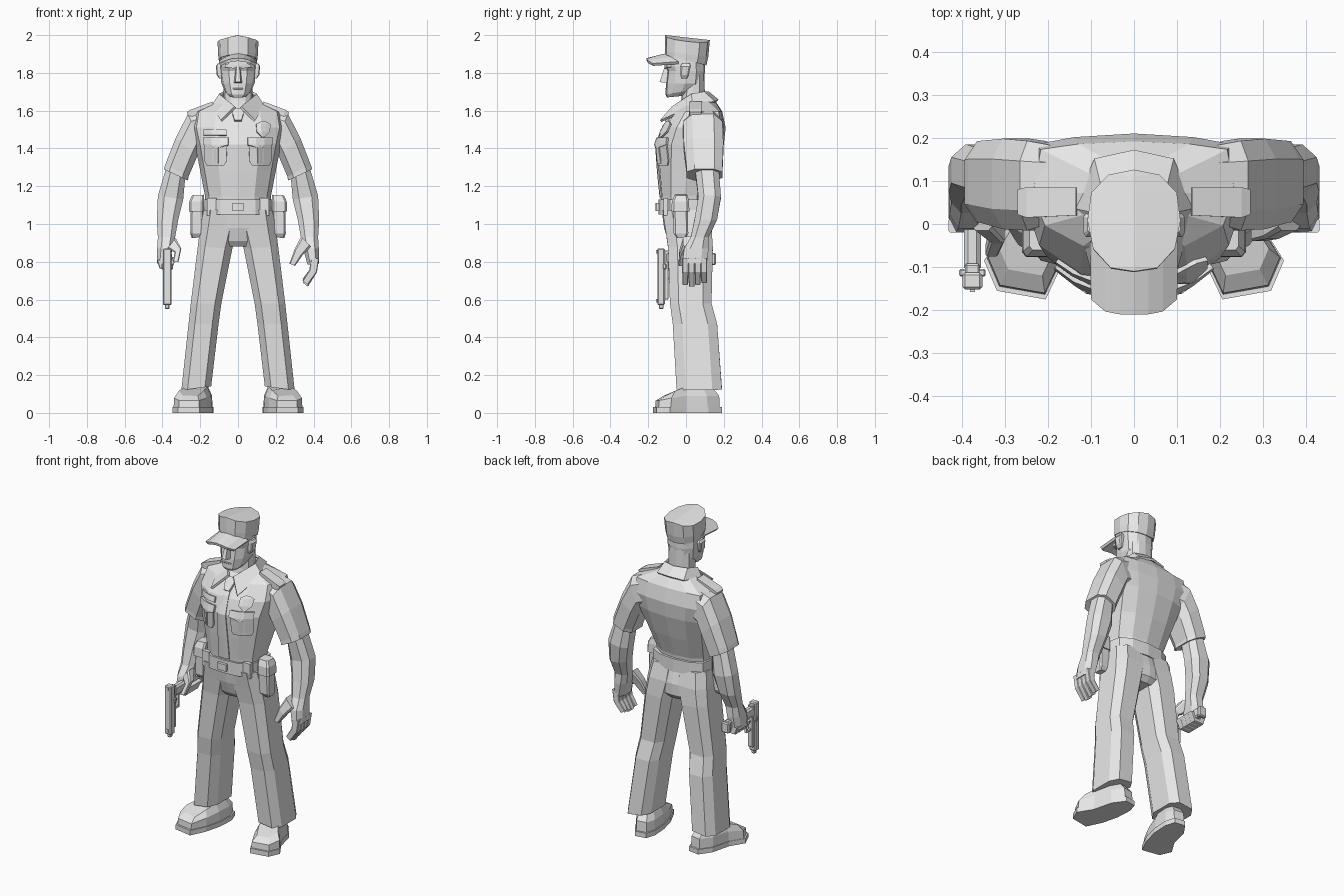
import bpy, bmesh, math
from mathutils import Vector
from mathutils.bvhtree import BVHTree

grey = bpy.data.materials.new("plain_grey")
grey.diffuse_color = (0.8, 0.8, 0.8, 1)


def finish(name, bm, mirror=False, solid=0.0):
    """Turn a bmesh into a flat shaded object and return it."""
    if not solid:
        bmesh.ops.recalc_face_normals(bm, faces=bm.faces)
    me = bpy.data.meshes.new(name)
    bm.to_mesh(me)
    me.materials.append(grey)
    ob = bpy.data.objects.new(name, me)
    bpy.context.collection.objects.link(ob)
    if solid:
        m = ob.modifiers.new("thickness", 'SOLIDIFY')
        m.thickness, m.offset = solid, -1
    if mirror:
        m = ob.modifiers.new("mirror", 'MIRROR')
        m.use_mirror_merge = False
    return ob


def loft(name, rings, mirror=False):
    """Skin a list of closed point rings and cap both ends."""
    bm = bmesh.new()
    rows = [[bm.verts.new(p) for p in r] for r in rings]
    n = len(rows[0])
    for a, b in zip(rows, rows[1:]):
        for i in range(n):
            j = (i + 1) % n
            bm.faces.new((a[i], a[j], b[j], b[i]))
    bm.faces.new(rows[0][::-1])
    bm.faces.new(rows[-1])
    finish(name, bm, mirror)
    tree = BVHTree.FromBMesh(bm)
    bm.free()
    return tree


def body(name, specs):
    """Horizontal rings: z, half width, front y, back y, front tilt, side drop, back squareness."""
    rings = []
    for s in specs:
        z, w, f, b, tilt, drop, q = (list(s) + [0, 0, 0])[:7]
        half = [(0, -1), (.5, -.93), (.88, -.55), (1, 0), (.92, .55 + q), (.55, .9 + q / 6), (0, 1)]
        ring = half + [(-x, y) for x, y in half[-2:0:-1]]
        rings.append([(x * w, (f + b) / 2 + y * (b - f) / 2, z - tilt * y - drop * abs(x))
                      for x, y in ring])
    return loft(name, rings)


def limb(name, specs, c=.5, sx=1, mirror=True):
    """Rings by outer x,z / inner x,z / y range; c chamfers the corners."""
    k = 1 - c
    shape = [(1, k), (k, 1), (-k, 1), (-1, k), (-1, -k), (-k, -1), (k, -1), (1, -k)]
    if c == 0:
        shape = [(1, 1), (-1, 1), (-1, -1), (1, -1)]
    rings = []
    for xo, zo, xi, zi, y0, y1 in specs:
        rings.append([(sx * ((xo + xi) / 2 + u * (xo - xi) / 2), (y0 + y1) / 2 + v * (y1 - y0) / 2,
                       (zo + zi) / 2 + u * (zo - zi) / 2) for u, v in shape])
    return loft(name, rings, mirror)


def patch(name, tree, rows, t, mirror=False):
    """Thin plate laid on the front of a surface; rows of (z, x0, x1)."""
    bm = bmesh.new()
    grid = []
    for z, x0, x1 in rows:
        line = []
        for i in range(4):
            x = x0 + (x1 - x0) * i / 3
            hit = tree.ray_cast(Vector((x, -2, z)), Vector((0, 1, 0)))[0]
            line.append(bm.verts.new((x, (hit.y if hit else -.1) - t, z)))
        grid.append(line)
    for a, b in zip(grid, grid[1:]):
        for i in range(3):
            bm.faces.new((a[i], b[i], b[i + 1], a[i + 1]))
    finish(name, bm, mirror, t + .006)
    bm.free()


def box(name, x, y, z, bevel=0.0):
    """Box from its x, y and z ranges."""
    bm = bmesh.new()
    bmesh.ops.create_cube(bm, size=1)
    for v in bm.verts:
        v.co = [sum(r) / 2 + q * (r[1] - r[0]) for r, q in zip((x, y, z), v.co)]
    if bevel:
        bmesh.ops.bevel(bm, geom=bm.edges[:], offset=bevel, segments=1, affect='EDGES')
    finish(name, bm)
    bm.free()


# Shirt with sleeves
shirt = body("shirt", [(1.08, .17, -.13, .105), (1.15, .175, -.135, .115),
                       (1.28, .2, -.148, .16, 0, 0, .1), (1.42, .228, -.158, .2, 0, 0, .25),
                       (1.51, .25, -.125, .21, 0, 0, .3), (1.595, .235, -.06, .192, 0, 0, .3),
                       (1.645, .12, -.015, .16), (1.66, .09, -.01, .145)])
limb("sleeve", [(.15, 1.622, .15, 1.42, .015, .175), (.265, 1.582, .19, 1.41, -.015, .193),
                (.33, 1.455, .215, 1.36, -.012, .198), (.385, 1.315, .262, 1.25, .003, .193),
                (.393, 1.29, .265, 1.23, .003, .192)], .45)

# Collar, folded around the neck
bm = bmesh.new()
inner = [(0, .11, 1.692), (.07, .09, 1.692), (.09, .03, 1.68), (.012, -.065, 1.615)]
outer = [(0, .163, 1.648), (.085, .145, 1.64), (.13, .04, 1.618), (.085, -.13, 1.54)]
cols = [(bm.verts.new((s * a[0], *a[1:])), bm.verts.new((s * b[0], *b[1:])))
        for s, order in ((-1, (3, 2, 1)), (1, (0, 1, 2, 3)))
        for a, b in [(inner[i], outer[i]) for i in order]]
for (a, b), (c, d) in zip(cols, cols[1:]):
    bm.faces.new((a, b, d, c))
finish("collar", bm, False, .014)
bm.free()

# Tie and chest details
patch("tie_knot", shirt, [(1.615, -.028, .028), (1.59, -.03, .03), (1.55, -.018, .018)], .022)
patch("tie", shirt, [(1.56, -.016, .016), (1.52, -.021, .021), (1.42, -.027, .027),
                     (1.28, -.033, .033), (1.14, -.036, .036)], .007)
patch("chest_pocket", shirt, [(1.45, .058, .178), (1.42, .058, .178), (1.33, .062, .176),
                              (1.31, .075, .165)], .01, True)
patch("pocket_flap", shirt, [(1.458, .052, .184), (1.42, .052, .184), (1.405, .1, .135)], .017, True)
patch("pocket_pleat", shirt, [(1.415, .106, .13), (1.32, .106, .13)], .015, True)
patch("name_plate", shirt, [(1.5, -.182, -.062), (1.47, -.182, -.062)], .012)
patch("badge", shirt, [(1.545, .125, .145), (1.53, .097, .172), (1.49, .1, .17), (1.46, .13, .14)], .016)
limb("shoulder_strap", [(.135, 1.648, .13, 1.62, .02, .085), (.25, 1.605, .24, 1.57, .015, .085),
                        (.27, 1.592, .26, 1.56, .022, .08)], 0)

# Belt with buckle, keepers and pouches
belt = body("belt", [(1.05, .188, -.145, .125, 0, 0, .1), (1.13, .184, -.145, .125, 0, 0, .1)])
patch("buckle", belt, [(1.137, -.048, .048), (1.045, -.048, .048)], .012)
patch("buckle_plate", belt, [(1.112, -.03, .03), (1.07, -.03, .03)], .017)
patch("belt_keeper", belt, [(1.135, .07, .09), (1.045, .07, .09)], .012, True)
patch("small_belt_case", belt, [(1.137, .115, .165), (1.045, .115, .165)], .018, True)
limb("pouch", [(.245, .925, .195, .93, -.05, .0), (.253, .95, .187, .95, -.065, .012),
               (.25, 1.1, .18, 1.1, -.068, .01), (.24, 1.14, .18, 1.145, -.06, .005)], .25)
limb("pouch_flap", [(.26, 1.065, .18, 1.065, -.077, .018), (.258, 1.12, .18, 1.12, -.075, .016),
                    (.243, 1.152, .18, 1.155, -.06, .008)], .25)

# Trousers
body("trouser_seat", [(1.08, .178, -.13, .11, 0, 0, .15), (.98, .196, -.116, .138, 0, 0, .15),
                      (.91, .165, -.095, .138, 0, 0, .1), (.88, .1, -.07, .11)])
limb("trouser_leg", [(.182, 1.075, .0, 1.075, -.125, .113), (.2, .98, .0, .98, -.11, .135),
                     (.213, .88, .03, .87, -.095, .142), (.25, .58, .088, .58, -.085, .135),
                     (.262, .47, .103, .47, -.07, .165), (.3, .12, .142, .14, -.05, .19)], .42)

# Shoes, toes turned outward
foot = [(.148, .18), (.215, .19), (.265, .12), (.295, 0), (.348, -.085), (.318, -.155),
        (.205, -.175), (.16, -.08), (.135, .02), (.129, .12)]


def foot_ring(scale, low, high):
    """Scaled sole outline, rising from toe to ankle."""
    out = []
    for x, y in foot:
        f = min(1, max(0, (y + .16) / .14))
        out.append((.23 + (x - .23) * scale, .01 + (y - .01) * scale, low + (high - low) * f))
    return out


loft("shoe_sole", [foot_ring(1, 0, 0), foot_ring(1, .03, .03)], True)
loft("shoe_upper", [foot_ring(.94, .025, .025), foot_ring(.92, .065, .09),
                    foot_ring(.7, .09, .14)], True)

# Bare forearms and palms
limb("forearm", [(.382, 1.29, .28, 1.24, .05, .175), (.424, 1.15, .29, 1.13, .065, .185),
                 (.43, 1.02, .315, 1.03, .045, .165), (.424, .93, .333, .93, .025, .12),
                 (.428, .87, .345, .87, -.01, .12), (.43, .79, .368, .785, -.02, .11)])

# Open left hand and gripping right hand
for i in range(4):
    y0 = -.02 + i * .033
    y1 = y0 + .033
    lift = .01 * abs(i - 1)
    limb(f"left_finger_{i + 1}", [(.43, .82, .385, .81, y0, y1), (.418, .745, .378, .757, y0, y1),
                                  (.37, .668 + lift, .342, .69 + lift, y0 + .002, y1 - .002)],
         .2, 1, False)
    limb(f"right_finger_{i + 1}", [(.43, .81, .39, .81, y0, y1), (.415, .765, .385, .785, y0, y1),
                                   (.35, .765, .355, .79, y0, y1),
                                   (.325, .82, .348, .825, y0, y1)], .2, -1, False)
limb("left_thumb", [(.385, .88, .335, .935, -.015, .05), (.34, .832, .3, .868, -.035, .018),
                    (.302, .778, .272, .79, -.04, -.005)], .3, 1, False)
limb("right_thumb", [(.375, .87, .33, .925, -.015, .05), (.335, .85, .3, .87, -.045, .0),
                     (.345, .8, .315, .8, -.075, -.045)], .3, -1, False)

# Pistol pointing down
box("pistol_slide", (-.398, -.352), (-.152, -.112), (.57, .87), .006)
box("pistol_frame", (-.392, -.358), (-.118, -.092), (.6, .86), .004)
box("pistol_barrel", (-.387, -.363), (-.143, -.119), (.55, .58), .004)
box("pistol_grip", (-.395, -.355), (-.11, .15), (.79, .85), .01)
box("grip_base", (-.4, -.35), (.13, .158), (.782, .846), .006)
box("trigger_guard_side", (-.382, -.368), (-.058, -.048), (.71, .795))
box("trigger_guard_end", (-.382, -.368), (-.1, -.048), (.705, .717))
box("trigger", (-.379, -.371), (-.1, -.068), (.755, .765))
box("pistol_lever", (-.406, -.344), (-.122, -.104), (.76, .79), .004)
for z in (.585, .845):
    box("pistol_sight", (-.381, -.369), (-.158, -.148), (z, z + .018))

# Head and neck
body("neck", [(1.58, .085, -.04, .115), (1.66, .078, -.025, .1), (1.8, .076, -.02, .098)])
body("head", [(1.675, .044, -.1, .0, -.005), (1.7, .068, -.108, .06, -.015), (1.745, .088, -.106, .095),
              (1.81, .097, -.098, .1), (1.835, .098, -.11, .1), (1.89, .098, -.105, .1)])
loft("nose", [[(-.024, -.09, 1.745), (.024, -.09, 1.745), (.013, -.14, 1.752), (-.013, -.14, 1.752)],
              [(-.012, -.09, 1.835), (.012, -.09, 1.835), (.008, -.112, 1.835), (-.008, -.112, 1.835)]])
limb("brow", [(.015, 1.842, .015, 1.822, -.115, -.09), (.07, 1.848, .07, 1.83, -.1, -.06)], 0)
box("mouth", (-.026, .026), (-.11, -.09), (1.713, 1.721), .003)
limb("ear", [(.1, 1.77, .08, 1.77, -.025, .005), (.113, 1.79, .08, 1.79, -.03, .015),
             (.117, 1.835, .08, 1.835, -.03, .025), (.108, 1.85, .08, 1.85, -.02, .02)], .3)

# Cap with a ridged top and a curved brim
body("cap_crown", [(1.868, .102, -.112, .108, .028), (1.9, .106, -.112, .118, .015),
                   (1.986, .108, -.11, .126, .013, .02), (1.987, .004, -.108, .124, .013)])
bm = bmesh.new()
rows = []
for k in range(7):
    u = k / 3 - 1
    rows.append((bm.verts.new((u * .102, -.1 + .06 * u * u, 1.905 - .045 * u * u)),
                 bm.verts.new((u * .1, -.21 + .035 * u ** 4, 1.878 - .028 * u * u))))
for (a, b), (c, d) in zip(rows, rows[1:]):
    bm.faces.new((a, b, d, c))
finish("cap_brim", bm, False, .016)
bm.free()
